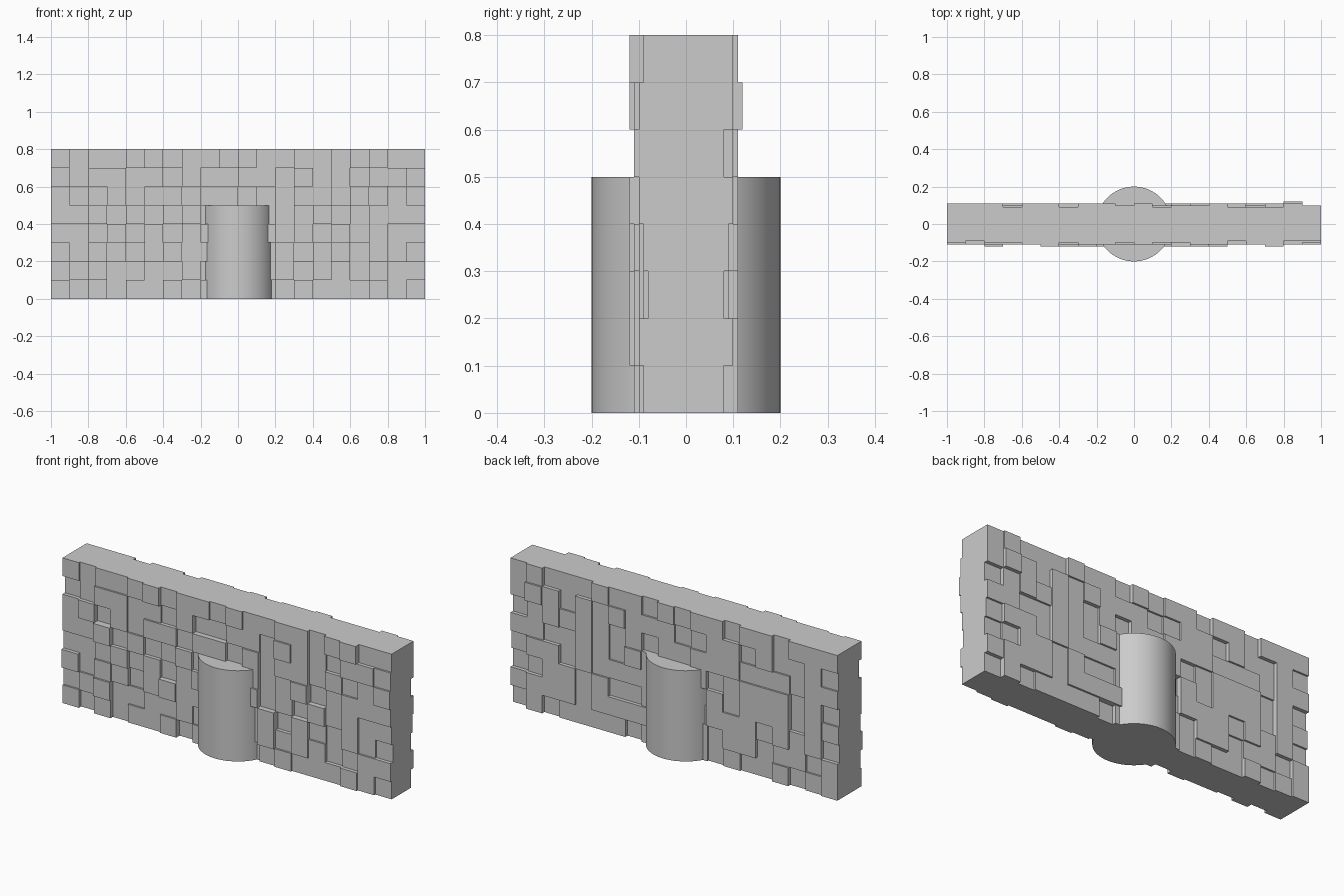
import bpy, bmesh, random

if "Cube" in bpy.data.objects:
    bpy.data.objects.remove(bpy.data.objects["Cube"])

random.seed(7)
NX, NZ, S = 20, 8, 0.1

grey = bpy.data.materials.new("stone_grey")
grey.diffuse_color = (0.6, 0.6, 0.6, 1)
grey.use_nodes = True
grey.node_tree.nodes["Principled BSDF"].inputs["Base Color"].default_value = grey.diffuse_color


def depths(levels, weights, end_column):
    """Random block depths per cell, with the known right end column."""
    grid = [random.choices(levels, weights, k=NZ) for _ in range(NX)]
    grid[-1] = end_column
    return grid


front = depths([.08, .09, .10, .11, .12], [1, 3, 5, 5, 2],
               [.09, .10, .08, .09, .10, .11, .10, .09])
back = depths([.08, .09, .10, .11], [1, 3, 5, 5],
              [.08, .10, .08, .09, .10, .08, .10, .10])
back[18][6] = .12

bm = bmesh.new()


def quad(*pts):
    bm.faces.new([bm.verts.new(p) for p in pts])


# Wall: uneven block faces on both sides, with steps between neighbours
for sign, grid in ((-1, front), (1, back)):
    for i in range(NX):
        for k in range(NZ):
            x0, x1 = -1 + i * S, -1 + (i + 1) * S
            z0, z1 = k * S, (k + 1) * S
            y = sign * grid[i][k]
            quad((x0, y, z0), (x1, y, z0), (x1, y, z1), (x0, y, z1))
            if i + 1 < NX and grid[i + 1][k] != grid[i][k]:
                n = sign * grid[i + 1][k]
                quad((x1, y, z0), (x1, n, z0), (x1, n, z1), (x1, y, z1))
            if k + 1 < NZ and grid[i][k + 1] != grid[i][k]:
                n = sign * grid[i][k + 1]
                quad((x0, y, z1), (x1, y, z1), (x1, n, z1), (x0, n, z1))

# Wall: top, bottom and the two ends
for i in range(NX):
    x0, x1 = -1 + i * S, -1 + (i + 1) * S
    for k, z in ((0, 0), (NZ - 1, NZ * S)):
        f, b = -front[i][k], back[i][k]
        quad((x0, f, z), (x1, f, z), (x1, b, z), (x0, b, z))
for k in range(NZ):
    z0, z1 = k * S, (k + 1) * S
    for i, x in ((0, -1), (NX - 1, 1)):
        f, b = -front[i][k], back[i][k]
        quad((x, f, z0), (x, b, z0), (x, b, z1), (x, f, z1))

bmesh.ops.remove_doubles(bm, verts=bm.verts, dist=1e-4)
bmesh.ops.recalc_face_normals(bm, faces=bm.faces)
mesh = bpy.data.meshes.new("block_wall")
bm.to_mesh(mesh)
bm.free()
mesh.materials.append(grey)
wall = bpy.data.objects.new("block_wall", mesh)
bpy.context.collection.objects.link(wall)

# Round pillar through the middle of the wall
bpy.ops.mesh.primitive_cylinder_add(vertices=64, radius=0.2, depth=0.5,
                                    location=(0, 0, 0.25))
pillar = bpy.context.object
pillar.name = "round_pillar"
pillar.data.materials.append(grey)
bpy.ops.object.shade_smooth_by_angle()
